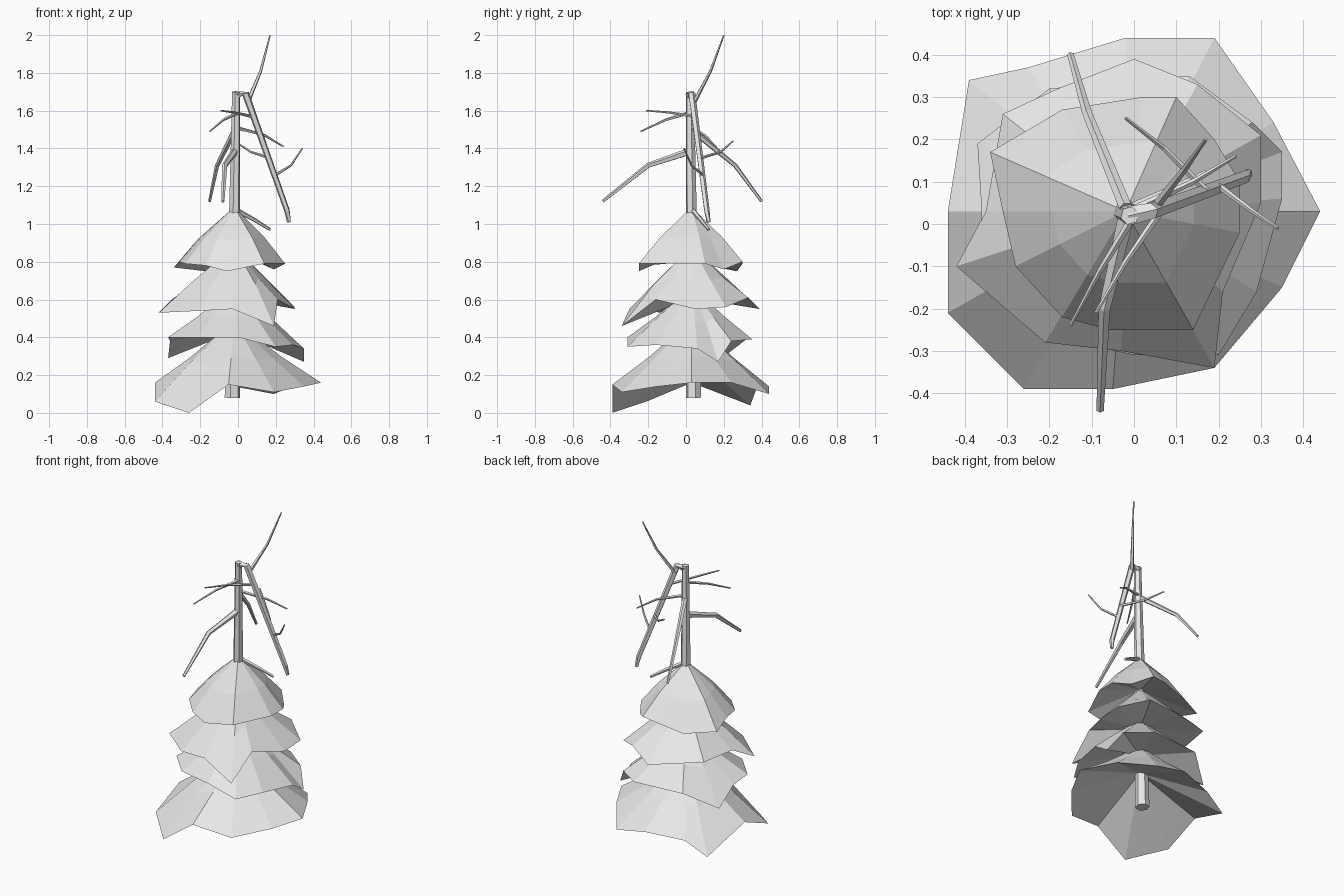
import bpy
import bmesh
from mathutils import Matrix, Vector

# All part measurements are given in hundredths of a unit
UNIT = 0.01
TRUNK_AXIS = Vector((-2, 3, 0)) * UNIT

default_cube = bpy.data.objects.get("Cube")
if default_cube:
    bpy.data.objects.remove(default_cube, do_unlink=True)


def make_material(name, colour):
    material = bpy.data.materials.new(name)
    material.use_nodes = True
    material.diffuse_color = colour
    for node in material.node_tree.nodes:
        if node.type == 'BSDF_PRINCIPLED':
            node.inputs["Base Color"].default_value = colour
    return material


pale_grey = make_material("pale_grey", (0.8, 0.8, 0.8, 1))


def finish(bm, name):
    """Turn a bmesh into a flat shaded object."""
    mesh = bpy.data.meshes.new(name)
    bmesh.ops.recalc_face_normals(bm, faces=bm.faces)
    bm.to_mesh(mesh)
    bm.free()
    mesh.materials.append(pale_grey)
    obj = bpy.data.objects.new(name, mesh)
    bpy.context.collection.objects.link(obj)
    return obj


def bridge(bm, first, second):
    """Join two equal closed rings of vertices with quads."""
    count = len(first)
    for i in range(count):
        j = (i + 1) % count
        bm.faces.new((first[i], first[j], second[j], second[i]))


def fan(bm, centre, ring):
    """Close a ring of vertices with triangles around a centre point."""
    tip = bm.verts.new(centre)
    for i, vert in enumerate(ring):
        bm.faces.new((tip, vert, ring[i - 1]))


def tapered_limb(name, path, start_radius, end_radius, sides=5):
    """Sweep a thinning polygon along a bent path."""
    points = [Vector(p) * UNIT for p in path]
    bm = bmesh.new()
    rings = []
    last = len(points) - 1
    for i, point in enumerate(points):
        direction = points[min(i + 1, last)] - points[max(i - 1, 0)]
        turn = direction.to_track_quat('Z', 'Y').to_matrix().to_4x4()
        radius = start_radius + (end_radius - start_radius) * i / last
        ring = bmesh.ops.create_circle(
            bm, segments=sides, radius=radius * UNIT,
            matrix=Matrix.Translation(point) @ turn)["verts"]
        rings.append(ring)
    for lower, upper in zip(rings, rings[1:]):
        bridge(bm, lower, upper)
    bm.faces.new(rings[0])
    bm.faces.new(rings[-1])
    return finish(bm, name)


def foliage_tier(name, apex_height, ceiling_height, rim, shoulder=0.55, bulge=0):
    """Ragged cone with a shoulder ring and a shallow hollow underside."""
    bm = bmesh.new()
    apex = TRUNK_AXIS + Vector((0, 0, apex_height * UNIT))
    ceiling = TRUNK_AXIS + Vector((0, 0, ceiling_height * UNIT))
    rim_points = [Vector(p) * UNIT for p in rim]
    mean_height = sum(p.z for p in rim_points) / len(rim_points)
    level = apex.z + (mean_height - apex.z) * shoulder
    shoulder_ring = []
    for point in rim_points:
        middle = apex.lerp(point, shoulder)
        middle.z = (middle.z + level) / 2 + bulge * UNIT
        shoulder_ring.append(bm.verts.new(middle))
    rim_ring = [bm.verts.new(p) for p in rim_points]
    bridge(bm, shoulder_ring, rim_ring)
    fan(bm, apex, shoulder_ring)
    fan(bm, ceiling, rim_ring)
    return finish(bm, name)


# Trunk, six sided and narrowing upwards
tapered_limb("trunk", [(-3, 4, 8), (-2, 3, 90), (-1, 2, 170)], 4.2, 2.2, sides=6)

# Four ragged foliage skirts, rims listed counterclockwise
foliage_tier("foliage_top", 109, 87, [
    (25, 10, 79), (19, 20, 76), (10, 30, 80), (2, 30, 79),
    (-17, 27, 75), (-34, 17, 77), (-31, 3, 80), (-28, -10, 79),
    (-17, -22, 78), (-6, -25, 75), (14, -25, 79), (25, -2, 79)],
    shoulder=0.6, bulge=2)
foliage_tier("foliage_upper_middle", 88, 61, [
    (30, 5, 55), (30, 21, 56), (15, 33, 61), (0, 39, 55),
    (-18, 32, 58), (-31, 26, 60), (-35, 3, 60), (-42, -10, 53),
    (-21, -28, 54), (-3, -30, 55), (19, -34, 46), (21, -16, 60)])
foliage_tier("foliage_lower_middle", 67, 43, [
    (35, 6, 34), (35, 17, 27), (28, 24, 38), (13, 35, 39),
    (-20, 32, 39), (-37, 19, 29), (-36, 3, 38), (-37, -10, 40),
    (-22, -26, 40), (0, -31, 40), (20, -31, 35), (29, -16, 36)])
foliage_tier("foliage_bottom", 49, 31, [
    (44, 3, 16), (33, 24, 16), (19, 44, 10), (-2, 44, 14),
    (-25, 37, 12), (-39, 34, 4), (-44, 3, 16), (-44, -21, 6),
    (-26, -39, 0), (-5, -39, 15), (19, -34, 11), (35, -15, 14)])

# Broken leader hanging from the trunk top
tapered_limb("hanging_leader", [(-1, 2, 168), (4, 3, 169), (26, 11, 107), (27, 12, 101)],
             2.4, 1.1)
tapered_limb("leader_tip", [(5, 4, 164), (12, 13, 181), (17, 20, 200)], 1.2, 0.4)

# Bare branches on the trunk
tapered_limb("front_branch", [(-2, 1, 138), (-7, -20, 131), (-8, -44, 112)], 2, 0.9)
tapered_limb("back_branch", [(-2, 4, 149), (-11, 26, 131), (-15, 40, 112)], 1.6, 0.8)
tapered_limb("left_branch", [(-1, 3, 151), (14, 10, 147), (24, 16, 141)], 1, 0.4)
tapered_limb("right_branch", [(0, 2, 159), (-8, -11, 155), (-15, -24, 149)], 1, 0.4)
tapered_limb("low_branch", [(-2, 3, 108), (9, 8, 102), (17, 12, 97)], 1.4, 0.8)

# Twigs on the hanging leader
tapered_limb("leader_twig_front", [(7, 4, 157), (-2, -9, 159), (-9, -21, 160)], 0.9, 0.4)
tapered_limb("leader_twig_back", [(17, 8, 135), (7, 18, 138), (-2, 25, 144)], 0.9, 0.4)
tapered_limb("leader_twig_low", [(20, 9, 126), (28, 3, 131), (34, -1, 140)], 0.8, 0.4)
